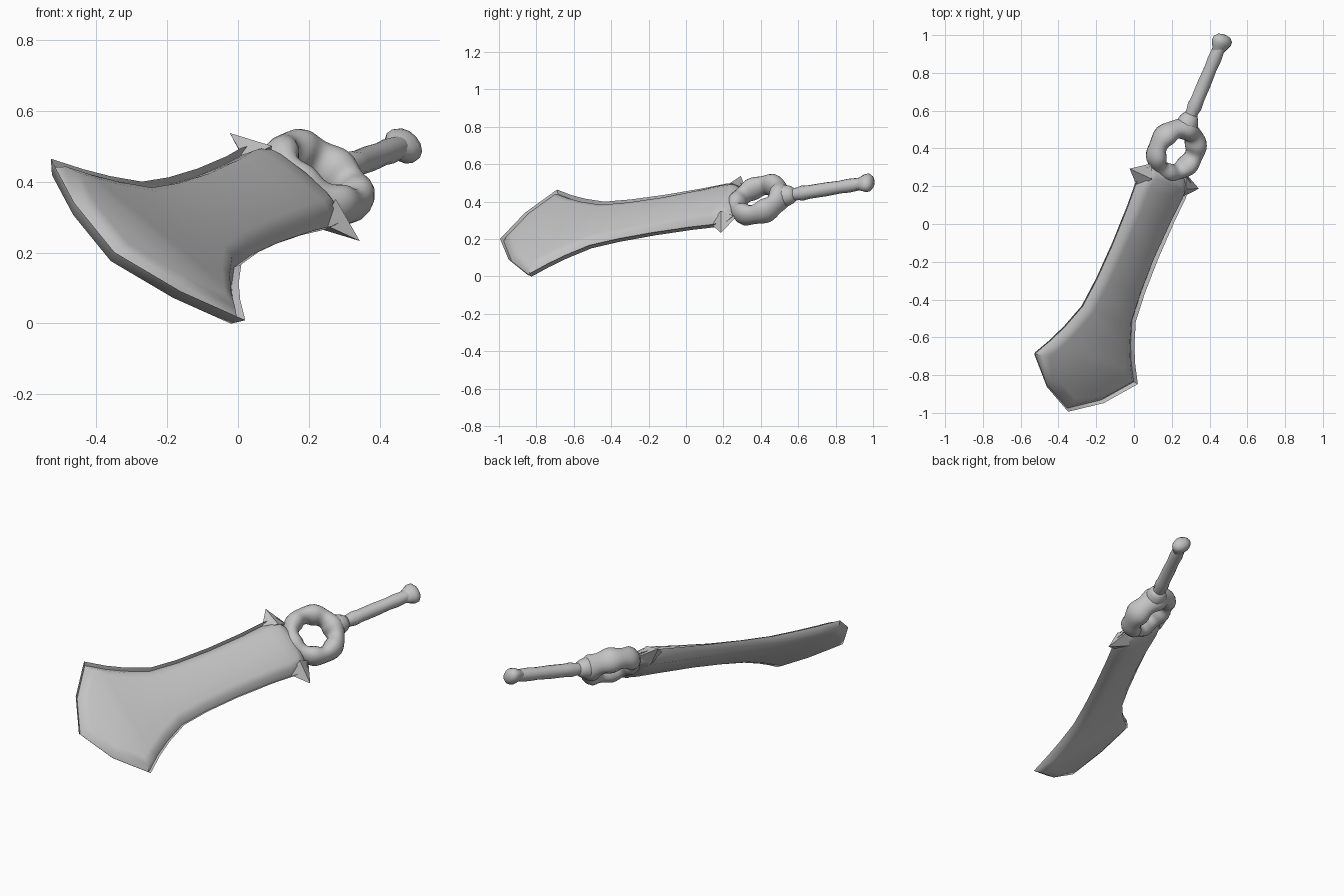
import bpy, math
from mathutils import Vector, Matrix

if "Cube" in bpy.data.objects:
    bpy.data.objects.remove(bpy.data.objects["Cube"])

# Sword frame: local x = blade width, y = length toward pommel, z = face normal
L = Vector((0.383, 0.911, 0.145)).normalized()
W = Vector((0.75, -0.21, -0.62))
W = (W - L * W.dot(L)).normalized()
N = W.cross(L)
frame = Matrix((W, L, N)).transposed().to_4x4()
frame.translation = (0.16, 0.24, 0.385)

steel = bpy.data.materials.new("grey_steel")
steel.diffuse_color = (0.55, 0.55, 0.55, 1)
steel.use_nodes = True
steel.node_tree.nodes["Principled BSDF"].inputs["Base Color"].default_value = steel.diffuse_color


def make(name, verts, faces, angle=60):
    me = bpy.data.meshes.new(name)
    me.from_pydata([tuple(v) for v in verts], [], faces)
    me.update()
    ob = bpy.data.objects.new(name, me)
    bpy.context.collection.objects.link(ob)
    me.materials.append(steel)
    ob.matrix_world = frame
    bpy.ops.object.select_all(action='DESELECT')
    ob.select_set(True)
    bpy.context.view_layer.objects.active = ob
    bpy.ops.object.mode_set(mode='EDIT')
    bpy.ops.mesh.select_all(action='SELECT')
    bpy.ops.mesh.normals_make_consistent(inside=False)
    bpy.ops.object.mode_set(mode='OBJECT')
    bpy.ops.object.shade_smooth_by_angle(angle=math.radians(angle))
    return ob


def inset(loop, d):
    """Mitred inward offset of a counter-clockwise outline."""
    out = []
    n = len(loop)
    for i, p in enumerate(loop):
        a = (p - loop[i - 1]).normalized()
        b = (loop[(i + 1) % n] - p).normalized()
        na, nb = Vector((-a.y, a.x)), Vector((-b.y, b.x))
        out.append(p + (na + nb) * (d / (1 + na.dot(nb))))
    return out


# Blade: mirrored outline, flared tip, raised cutting rim, bevelled faces
half = [(0.20, -1.25), (0.365, -1.10), (0.295, -1.0), (0.242, -0.907),
        (0.187, -0.78), (0.169, -0.62), (0.162, -0.42), (0.166, -0.2),
        (0.175, -0.07), (0.168, 0.02), (0.11, 0.06)]
k = len(half)
outline = [Vector(p) for p in
           [(0, -1.347)] + half + [(0, 0.075)] + [(-x, y) for x, y in half[::-1]]]
n = len(outline)


def thick(y):
    return 0.034 + 0.018 * min(1, max(0, (y + 0.5) / 0.45))


# (inset, height, uses blade thickness) from the front face round to the back
levels = [(0.068, 1.0, True), (0.036, 0.7, True), (0.012, -0.004, False),
          (0.0, 0.015, False), (0.022, -0.022, False), (0.062, -0.95, True)]
verts, faces = [], []
for d, h, scaled in levels:
    for p in inset(outline, d):
        verts.append((p.x, p.y, h * thick(p.y) if scaled else h))
for r in range(len(levels) - 1):
    for i in range(n):
        j = (i + 1) % n
        faces.append((r * n + i, r * n + j, (r + 1) * n + j, (r + 1) * n + i))
for base in (0, (len(levels) - 1) * n):
    faces.append((base, base + 1, base + n - 1))
    for i in range(1, k):
        faces.append((base + i, base + i + 1, base + n - i - 1, base + n - i))
    faces.append((base + k, base + k + 1, base + k + 2))
make("blade", verts, faces)

# Guard spikes
for side, s in (("right", 1), ("left", -1)):
    v = [(s * 0.145, -0.085, 0), (s * 0.12, -0.01, 0.055), (s * 0.12, 0.06, 0),
         (s * 0.12, -0.01, -0.05), (s * 0.244, 0.0, 0.0)]
    make("guard_spike_" + side, v,
         [(0, 1, 4), (1, 2, 4), (2, 3, 4), (3, 0, 4), (3, 2, 1, 0)], 30)

# Ring guard with swollen knuckles
A, B = 48, 14
verts, faces = [], []
for i in range(A):
    t = 2 * math.pi * i / A
    swell = 1 + 0.10 * math.cos(6 * t + math.pi) + 0.08 * math.sin(t)
    for j in range(B):
        u = 2 * math.pi * j / B
        rad = 0.124 + 0.048 * swell * math.cos(u)
        verts.append((rad * math.cos(t), 0.163 + rad * math.sin(t),
                      0.062 * swell * math.sin(u)))
        a, b = (i + 1) % A, (j + 1) % B
        faces.append((i * B + j, a * B + j, a * B + b, i * B + b))
make("ring_guard", verts, faces)


def lathe(name, profile, flat=1.0, seg=14):
    """Revolve (length, radius) pairs around the sword axis."""
    vs, fs = [], []
    for y, r in profile:
        for j in range(seg):
            u = 2 * math.pi * j / seg
            vs.append((r * math.cos(u), y, r * flat * math.sin(u)))
    for i in range(len(profile) - 1):
        for j in range(seg):
            b = (j + 1) % seg
            fs.append((i * seg + j, i * seg + b, (i + 1) * seg + b, (i + 1) * seg + j))
    fs.append(tuple(range(seg)))
    fs.append(tuple(range((len(profile) - 1) * seg, len(profile) * seg)))
    return make(name, vs, fs)


# Collar, grip and pommel
lathe("collar", [(0.27, 0.06), (0.325, 0.058), (0.355, 0.048), (0.375, 0.034)])
lathe("grip", [(0.33, 0.034), (0.39, 0.034), (0.42, 0.04), (0.46, 0.036), (0.55, 0.037),
               (0.64, 0.034), (0.69, 0.037), (0.76, 0.033)])
lathe("pommel", [(0.735, 0.032), (0.765, 0.046), (0.79, 0.058), (0.812, 0.056),
                 (0.828, 0.038), (0.834, 0.015)], 0.75)
